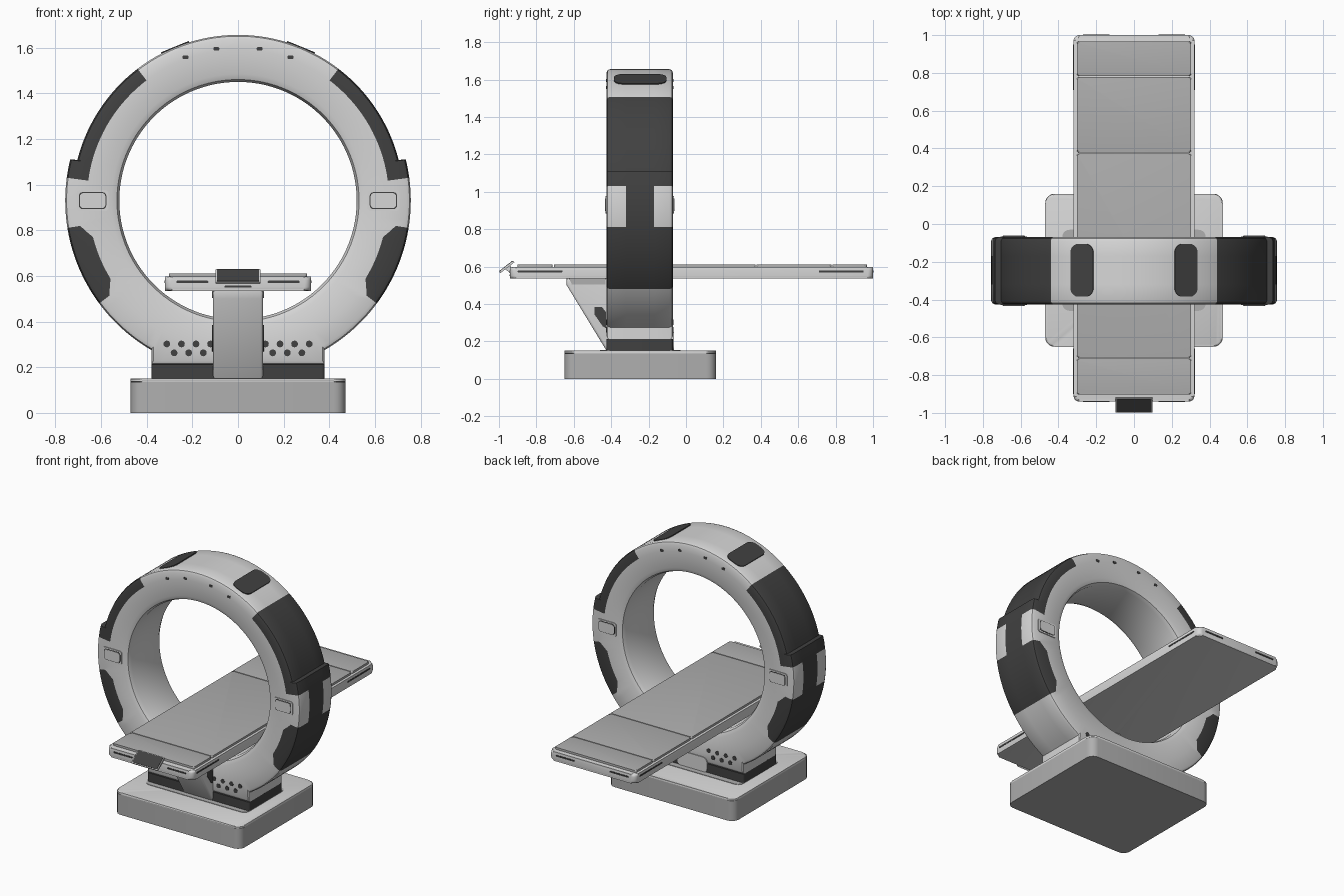
import bpy, bmesh, math
from math import sin, cos, radians

if "Cube" in bpy.data.objects:
    bpy.data.objects.remove(bpy.data.objects["Cube"])


def material(name, rgb):
    m = bpy.data.materials.new(name)
    m.diffuse_color = (*rgb, 1)
    m.use_nodes = True
    m.node_tree.nodes["Principled BSDF"].inputs["Base Color"].default_value = m.diffuse_color
    return m


LIGHT = material("light_grey", (0.68, 0.68, 0.68))
MID = material("mid_grey", (0.43, 0.43, 0.43))
DARK = material("dark_grey", (0.052, 0.052, 0.052))


def finish(name, bm, mats, angle=35):
    bmesh.ops.recalc_face_normals(bm, faces=bm.faces)
    me = bpy.data.meshes.new(name)
    bm.to_mesh(me)
    bm.free()
    ob = bpy.data.objects.new(name, me)
    bpy.context.collection.objects.link(ob)
    for m in mats:
        me.materials.append(m)
    bpy.ops.object.select_all(action='DESELECT')
    ob.select_set(True)
    bpy.context.view_layer.objects.active = ob
    bpy.ops.object.shade_smooth_by_angle(angle=radians(angle))
    return ob


def prism(name, pts, axis, lo, hi, mat, bevel=0.0):
    """Extrude a 2D outline along an axis, with optional rounded rims."""
    place = {'x': lambda u, v, w: (w, u, v),
             'y': lambda u, v, w: (u, w, v),
             'z': lambda u, v, w: (u, v, w)}[axis]
    bm = bmesh.new()
    a = [bm.verts.new(place(u, v, lo)) for u, v in pts]
    b = [bm.verts.new(place(u, v, hi)) for u, v in pts]
    n = len(pts)
    caps = [bm.faces.new(a), bm.faces.new(b)]
    for i in range(n):
        bm.faces.new((a[i], a[(i + 1) % n], b[(i + 1) % n], b[i]))
    if bevel:
        rim = [e for f in caps for e in f.edges]
        bmesh.ops.bevel(bm, geom=rim, offset=bevel, segments=3,
                        profile=0.5, affect='EDGES')
    return finish(name, bm, [mat])


def rounded(u0, u1, v0, v1, r, seg=5):
    pts = []
    for cu, cv, start in ((u1 - r, v1 - r, 0), (u0 + r, v1 - r, 90),
                          (u0 + r, v0 + r, 180), (u1 - r, v0 + r, 270)):
        for i in range(seg + 1):
            t = radians(start + 90 * i / seg)
            pts.append((cu + r * cos(t), cv + r * sin(t)))
    return pts


# ---- Scanner ring: rounded cross-section swept around, foot included ----
CZ, YF, YB, RI = 0.93, -0.425, -0.07, 0.52
LOW, T0, T1, STEP, TOP = -36.5, -9.1, 7.6, 13.8, 52.7   # cover break angles


def outer(a):
    if a < -59.9:
        return min(0.38 / max(cos(radians(a)), 1e-6), 0.72 / -sin(radians(a)))
    return 0.757 if a <= STEP else 0.726


def cover_edge(a):
    if LOW <= a <= T0:
        return 0.655 + 0.045 * max(0, 1 - min(a - LOW, T0 - a) / 5)
    return 0.662


def section(a):
    R, M, b, c = outer(a), cover_edge(a), 0.02, 0.035
    k, q = 0.3 * b, 0.3 * c
    return [(R - b, YF), (R - k, YF + k), (R, YF + b), (R, -0.32), (R, -0.17),
            (R, YB - b), (R - k, YB - k), (R - b, YB), (M, YB),
            (RI + c, YB), (RI + q, YB - q), (RI, YB - c),
            (RI, YF + c), (RI + q, YF + q), (RI + c, YF), (M, YF)]


keys = [-90, -62.18, -59.9, LOW, T0, T1, STEP, STEP + 0.4, TOP, 90]
right = []
for k0, k1 in zip(keys, keys[1:]):
    n = max(1, round((k1 - k0) / 2.5))
    right += [k0 + (k1 - k0) * i / n for i in range(n)]
sweep = [(a, 1) for a in right] + [(90, 1)] + [(a, -1) for a in right[:0:-1]]
bm = bmesh.new()
rows = [[bm.verts.new((s * r * cos(radians(a)), y, CZ + r * sin(radians(a))))
         for r, y in section(a)] for a, s in sweep]
for i in range(len(rows)):
    j = (i + 1) % len(rows)
    mid = (sweep[i][0] + sweep[j][0]) / 2
    for k in range(16):
        l = (k + 1) % 16
        f = bm.faces.new((rows[i][k], rows[i][l], rows[j][l], rows[j][k]))
        covered = LOW < mid < TOP and (k <= 7 or k == 15)
        tongue = T0 < mid < T1 and k != 3
        f.material_index = int(covered and not tongue)
finish("scanner_ring", bm, [LIGHT, DARK])

# Dark skirt under the ring
prism("ring_skirt", rounded(-0.38, 0.38, YF, YB, 0.015), 'z', 0.145, 0.212, DARK)
prism("rear_skirt_cover", rounded(-0.11, 0.11, 0.15, 0.25, 0.03), 'y', YB - 0.01, YB + 0.005, LIGHT)

# ---- Base ----
prism("base_body", rounded(-0.47, 0.47, -0.65, 0.16, 0.05), 'z', 0, 0.136, MID)
prism("base_lid", rounded(-0.47, 0.47, -0.65, 0.16, 0.05), 'z', 0.136, 0.15, LIGHT, 0.012)
prism("base_floor_plate", rounded(-0.38, 0.38, -0.46, -0.03, 0.04), 'z', 0.148, 0.153, MID)

# ---- Ring details on both faces ----
for side, y, d in (("front", YF, -1), ("rear", YB, 1)):
    def plate(name, pts, thick, mat):
        lo, hi = sorted((y - d * 0.004, y + d * thick))
        prism(side + name, pts, 'y', lo, hi, mat)
    for s in (-1, 1):
        cx = s * 0.637
        for nm, w, h, t, mat in (("_handle_frame", 0.07, 0.046, 0.005, LIGHT),
                                 ("_handle_seam", 0.06, 0.037, 0.006, DARK),
                                 ("_handle_pad", 0.056, 0.033, 0.008, LIGHT)):
            plate(nm, rounded(cx - w, cx + w, 0.93 - h, 0.93 + h, 0.016), t, mat)
        # Vent holes in two staggered rows
        for z, x0, n in ((0.302, 0.12, 4), (0.263, 0.152, 3)):
            for i in range(n):
                x = s * (x0 + i * 0.064)
                plate("_vent_hole", [(x + 0.015 * cos(t * math.pi / 6), z + 0.015 * sin(t * math.pi / 6))
                                     for t in range(12)], 0.002, DARK)
        # Small marker lamps near the top
        for x, z in ((0.23, 1.558), (0.095, 1.595)):
            plate("_marker_lamp", rounded(s * x - 0.013, s * x + 0.013, z - 0.008, z + 0.008, 0.006), 0.002, DARK)

# Dark pads on the crown of the ring
for s in (-1, 1):
    pad = prism("crown_pad", rounded(-0.065, 0.065, -0.14, 0.14, 0.045), 'z', -0.006, 0.003, DARK)
    t = radians(67.7)
    pad.location = (s * 0.726 * cos(t), -0.245, CZ + 0.726 * sin(t))
    pad.rotation_euler = (0, s * (math.pi / 2 - t), 0)

# ---- Table support ----
prism("table_support", [(-0.40, 0.15), (-0.425, 0.15), (-0.638, 0.50), (-0.638, 0.536),
                        (-0.25, 0.536), (-0.25, 0.40), (-0.40, 0.40)], 'x', -0.11, 0.11, LIGHT, 0.012)
prism("support_rail", [(-0.61, 0.503), (-0.43, 0.503), (-0.43, 0.537), (-0.625, 0.537)],
      'x', -0.113, 0.113, MID)
for s in (-1, 1):
    lo, hi = sorted((s * 0.105, s * 0.113))
    prism("support_side_pad", [(-0.49, 0.385), (-0.45, 0.385), (-0.427, 0.355), (-0.427, 0.27),
                               (-0.445, 0.28), (-0.49, 0.345)], 'x', lo, hi, DARK)

# ---- Patient table ----
prism("table_deck", rounded(-0.32, 0.32, -0.94, 1.0, 0.03), 'z', 0.535, 0.597, LIGHT, 0.016)
cuts = [-0.905, -0.71, 0.375, 0.78, 0.97]
for y0, y1 in zip(cuts, cuts[1:]):
    prism("table_cushion", rounded(-0.303, 0.303, y0 + 0.003, y1 - 0.003, 0.012),
          'z', 0.59, 0.611, MID, 0.006)

# Dark slots around the deck edge
for s in (-1, 1):
    for y0, y1 in ((-0.90, -0.66), (0.71, 0.95)):
        lo, hi = sorted((s * 0.314, s * 0.322))
        prism("deck_side_slot", rounded(y0, y1, 0.569, 0.579, 0.004), 'x', lo, hi, DARK)
    for y in (-0.94, 1.0):
        u0, u1 = sorted((s * 0.13, s * 0.27))
        prism("deck_end_slot", rounded(u0, u1, 0.569, 0.579, 0.004), 'y', y - 0.003, y + 0.003, DARK)
prism("deck_centre_slot", rounded(-0.06, 0.06, 0.550, 0.557, 0.003), 'y', -0.943, -0.936, DARK)

# ---- Tilted control panel at the front end ----
prism("panel_bracket", [(-0.965, 0.585), (-0.935, 0.56), (-0.93, 0.585), (-0.94, 0.61)],
      'x', -0.05, 0.05, LIGHT)
for nm, w, h, lo, hi, mat in (("control_panel", 0.098, 0.048, -0.008, 0.002, LIGHT),
                              ("control_screen", 0.092, 0.043, 0, 0.005, DARK)):
    p = prism(nm, rounded(-w, w, -h, h, 0.006), 'z', lo, hi, mat)
    p.location = (0, -0.96, 0.6)
    p.rotation_euler = (radians(38), 0, 0)
